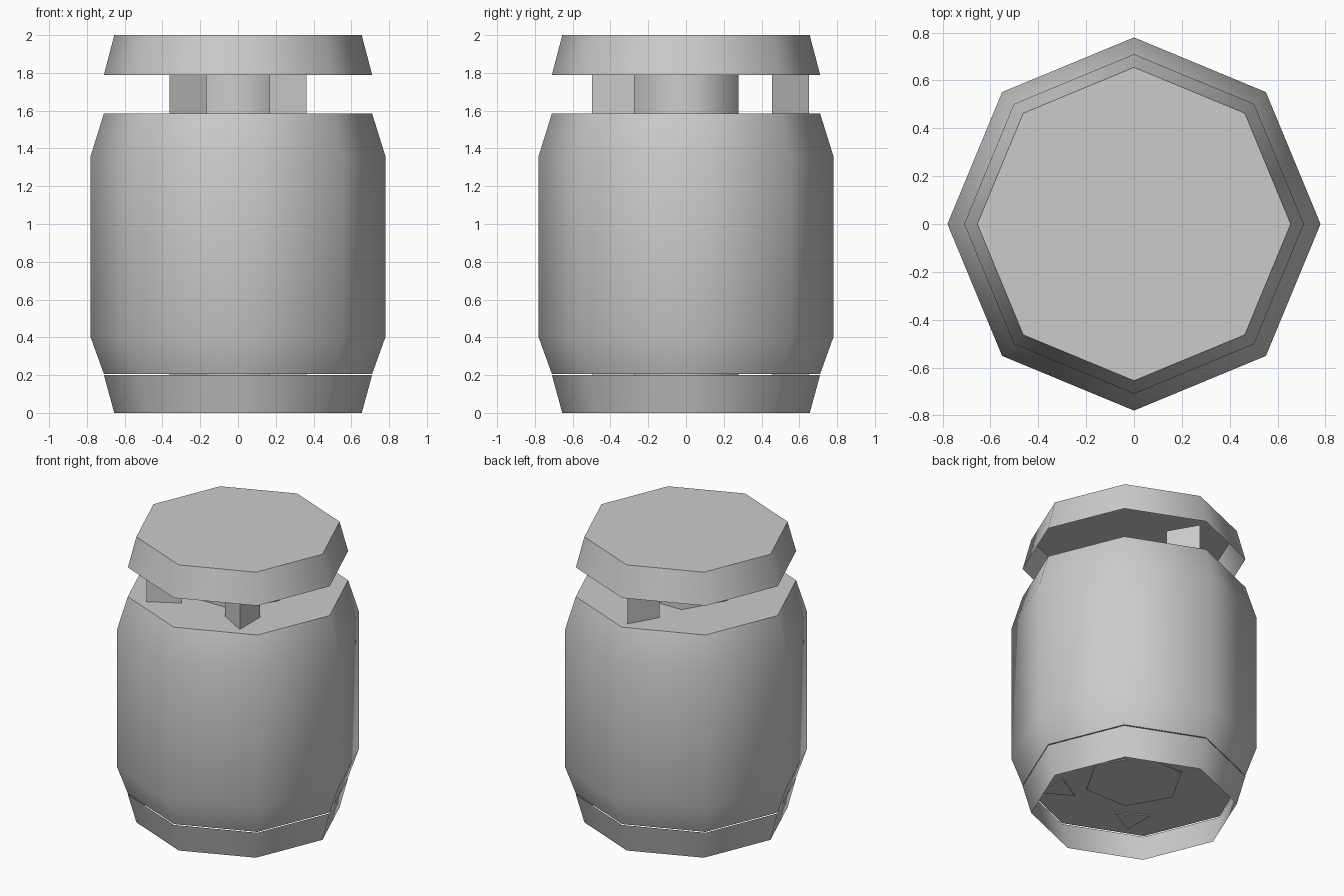
import bpy, bmesh
from math import cos, sin, pi, radians

if "Cube" in bpy.data.objects:
    bpy.data.objects.remove(bpy.data.objects["Cube"])

grey = bpy.data.materials.new("grey_metal")
grey.use_nodes = True
colour = (0.6, 0.6, 0.6, 1)
grey.diffuse_color = colour
grey.node_tree.nodes["Principled BSDF"].inputs["Base Color"].default_value = colour


def turned(name, profile, sides, centre=(0, 0), turn=0, bottom=True, top=True):
    """Stack regular polygons from (radius, height) pairs, with optional end caps."""
    bm = bmesh.new()
    rings = []
    for r, z in profile:
        angles = [turn + 2 * pi * i / sides for i in range(sides)]
        rings.append([bm.verts.new((centre[0] + r * cos(a), centre[1] + r * sin(a), z))
                      for a in angles])
    for low, high in zip(rings, rings[1:]):
        for i in range(sides):
            j = (i + 1) % sides
            bm.faces.new((low[i], low[j], high[j], high[i]))
    if bottom:
        bm.faces.new(rings[0][::-1])
    if top:
        bm.faces.new(rings[-1])
    mesh = bpy.data.meshes.new(name)
    bm.to_mesh(mesh)
    bm.free()
    mesh.materials.append(grey)
    obj = bpy.data.objects.new(name, mesh)
    bpy.context.collection.objects.link(obj)
    bpy.ops.object.select_all(action="DESELECT")
    obj.select_set(True)
    bpy.context.view_layer.objects.active = obj
    bpy.ops.object.shade_smooth_by_angle(angle=radians(65))
    return obj


# Octagonal tank with tapered shoulders
turned("tank_body", [(0.71, 0.206), (0.78, 0.4), (0.78, 1.36), (0.71, 1.585)], 8)

# Open foot ring, and a lid that is hollow underneath
turned("foot_ring", [(0.655, 0), (0.71, 0.2)], 8, bottom=False, top=False)
turned("lid", [(0.71, 1.79), (0.655, 2)], 8, bottom=False)

# Posts run through the tank and carry the lid
post = (0.2, 1.79)
turned("centre_post", [(0.32, z) for z in post], 6)
turned("back_post", [(0.13, z) for z in post], 3, (0, 0.52), pi / 2)
for side, name in ((1, "left"), (-1, "right")):
    turned("front_post_" + name, [(0.13, z) for z in post], 3,
           (side * 0.297, -0.385), pi if side > 0 else 0)
